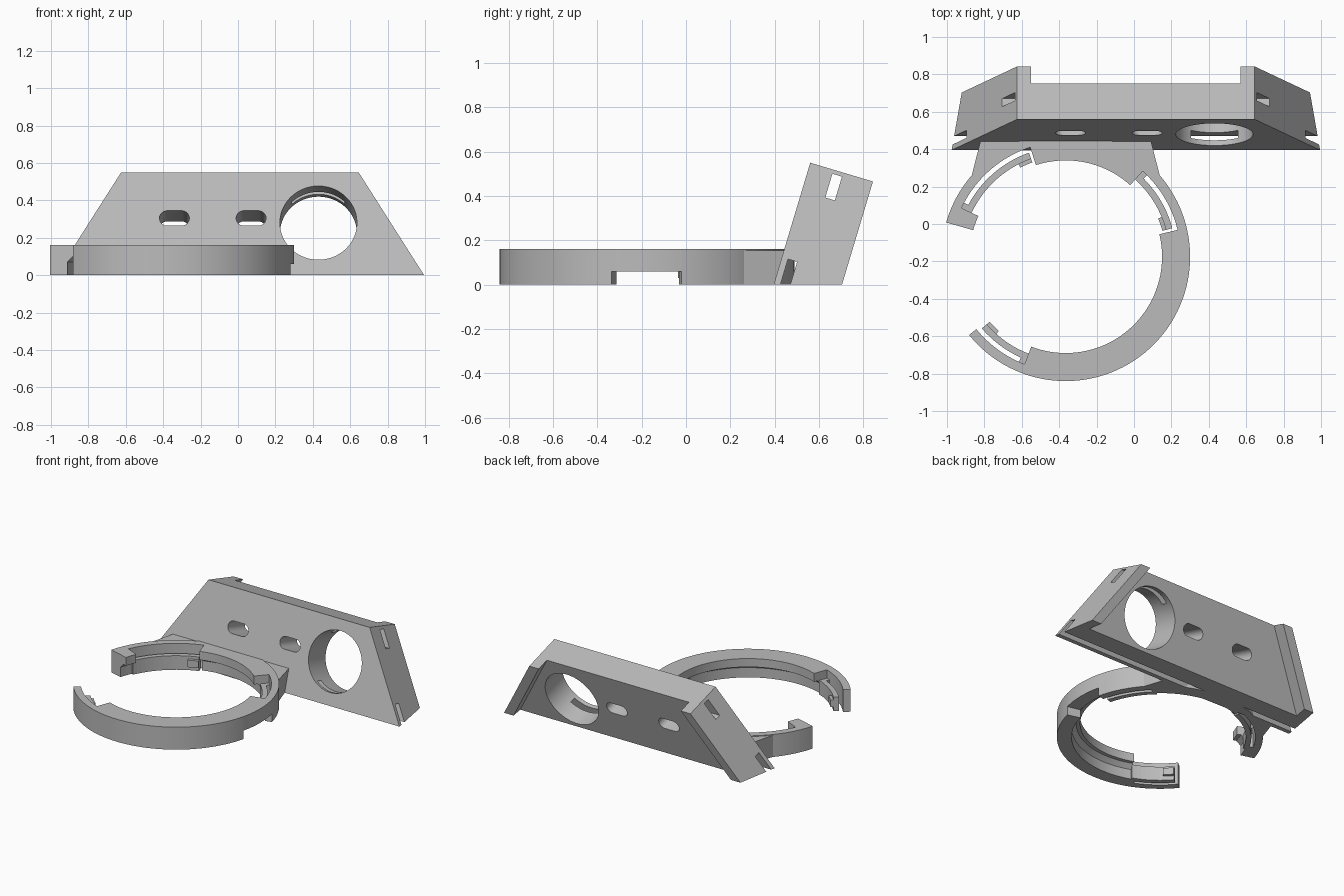
import bpy
import bmesh
from math import cos, sin, radians, pi

if "Cube" in bpy.data.objects:
    bpy.data.objects.remove(bpy.data.objects["Cube"])

grey = bpy.data.materials.new("plain_grey")
grey.use_nodes = True
colour = (0.5, 0.5, 0.5, 1)
grey.diffuse_color = colour
grey.node_tree.nodes["Principled BSDF"].inputs["Base Color"].default_value = colour

CX, CY = -0.365, -0.175          # ring centre
TILT = radians(16.7)             # lean of the panel
OUT, IN, TOP = 0.665, 0.515, 0.16


def finish(name, bm):
    bmesh.ops.recalc_face_normals(bm, faces=bm.faces)
    mesh = bpy.data.meshes.new(name)
    bm.to_mesh(mesh)
    bm.free()
    mesh.materials.append(grey)
    ob = bpy.data.objects.new(name, mesh)
    bpy.context.collection.objects.link(ob)
    return ob


def loft(bm, rings, closed_ends=True):
    """Skin a list of matching point loops into a solid."""
    loops = [[bm.verts.new(p) for p in ring] for ring in rings]
    n = len(loops[0])
    for a, b in zip(loops, loops[1:]):
        for i in range(n):
            j = (i + 1) % n
            bm.faces.new((a[i], a[j], b[j], b[i]))
    bm.faces.new(loops[0])
    bm.faces.new(loops[-1][::-1])


def sector(bm, a0, a1, profile):
    """Sweep an (r, z) profile about the ring centre."""
    steps = max(2, int(abs(a1 - a0) / 3))
    rings = []
    for k in range(steps + 1):
        a = radians(a0 + (a1 - a0) * k / steps)
        rings.append([(CX + r * cos(a), CY + r * sin(a), z) for r, z in profile])
    loft(bm, rings)


def box(r0, r1, z0, z1):
    return [(r0, z0), (r1, z0), (r1, z1), (r0, z1)]


def tilted(x, u, v):
    """Panel space: u is depth, v runs up the slope."""
    return (x + 0.01, 0.395 + u * cos(TILT) + v * sin(TILT),
            v * cos(TILT) - u * sin(TILT))


def panel_prism(name, pts, u0, u1):
    bm = bmesh.new()
    loft(bm, [[tilted(x, u, v) for x, v in pts] for u in (u0, u1)])
    return finish(name, bm)


def trapezoid(inset, v0, v1):
    w0, w1 = (0.985 - inset - 0.61 * v for v in (v0, v1))
    return [(-w0, v0), (w0, v0), (w1, v1), (-w1, v1)]


def stadium(x, v, half, r, n=32):
    pts = []
    for k in range(n):
        a = 2 * pi * (k + 0.5) / n
        shift = half if cos(a) > 0 else -half
        pts.append((x + shift + r * cos(a), v + r * sin(a)))
    return pts


def cut(target, cutter):
    mod = target.modifiers.new("cut", "BOOLEAN")
    mod.operation = "DIFFERENCE"
    mod.solver = "EXACT"
    mod.object = cutter
    bpy.context.view_layer.objects.active = target
    bpy.ops.object.modifier_apply(modifier=mod.name)
    bpy.data.objects.remove(cutter)


# Leaning panel with deep side walls
panel = panel_prism("leaning_panel", trapezoid(0, 0, 0.574), 0, 0.295)
cut(panel, panel_prism("back_recess", trapezoid(0.075, -0.2, 0.8), 0.2, 0.5))

# Round opening and two oblong holes
cut(panel, panel_prism("round_cutter", stadium(0.42, 0.292, 0, 0.206, 64), -0.1, 0.4))
for x in (-0.35, 0.06):
    cut(panel, panel_prism("oblong_cutter", stadium(x, 0.318, 0.038, 0.042), -0.1, 0.4))

# Strap channels running the full width
for u0, u1, v0, v1 in ((0.11, 0.155, 0.443, 0.555), (0.029, 0.072, -0.1, 0.129)):
    strap = [(-1.2, v0), (1.2, v0), (1.2, v1), (-1.2, v1)]
    cut(panel, panel_prism("strap_cutter", strap, u0, u1))

# Trim the panel flat on the ground
bm = bmesh.new()
loft(bm, [[(-2, -1, z), (2, -1, z), (2, 2, z), (-2, 2, z)] for z in (-1, 0)])
cut(panel, finish("ground_cutter", bm))

# Ring: solid lengths with an inner top flange
section = [(0.57, 0), (OUT, 0), (OUT, TOP), (IN, TOP), (IN, 0.1), (0.54, 0.1), (0.57, 0.07)]
raised = [(0.57, 0.06), (OUT, 0.06)] + section[2:]
bm = bmesh.new()
for a0, a1 in ((155, 164), (48, 108), (-111, -14)):
    sector(bm, a0, a1, section)
sector(bm, -14, 13.5, raised)

# Thin outer wall beside each spring arm
arms = ((155, 108), (48, 13.5), (249, 219))
for root, tip in arms:
    sector(bm, tip, root, box(0.615, OUT, 0, TOP))
ring = finish("holder_ring", bm)

# Spring arms with a root block and an inward catch at the tip
for i, (root, tip) in enumerate(arms):
    bm = bmesh.new()
    sector(bm, tip + 1.5, root, box(0.555, 0.59, 0, 0.1))
    sector(bm, root - 3, root, box(0.56, 0.63, 0, 0.1))
    sector(bm, tip + 1.5, tip + 9, box(0.535, 0.56, 0.03, 0.08))
    arm = finish("spring_arm_%d" % (i + 1), bm)
    for p in arm.data.polygons:
        p.use_smooth = False

# Web joining the ring to the panel
outline = [(CX + 0.64 * cos(radians(a)), CY + 0.64 * sin(radians(a))) for a in range(40, 141, 4)]
outline += [(CX - 0.505, 0.25), (CX - 0.455, 0.4), (CX + 0.455, 0.4), (CX + 0.505, 0.25)]
bm = bmesh.new()
loft(bm, [[(x, y + (0.3 * z if y == 0.4 else 0), z) for x, y in outline]
          for z in (0, 0.155)])
web = finish("joining_web", bm)

# Smooth the curved walls, keep edges sharp
bpy.ops.object.select_all(action="DESELECT")
for ob in (panel, ring, web):
    ob.select_set(True)
bpy.context.view_layer.objects.active = panel
bpy.ops.object.shade_smooth_by_angle(angle=radians(30))
